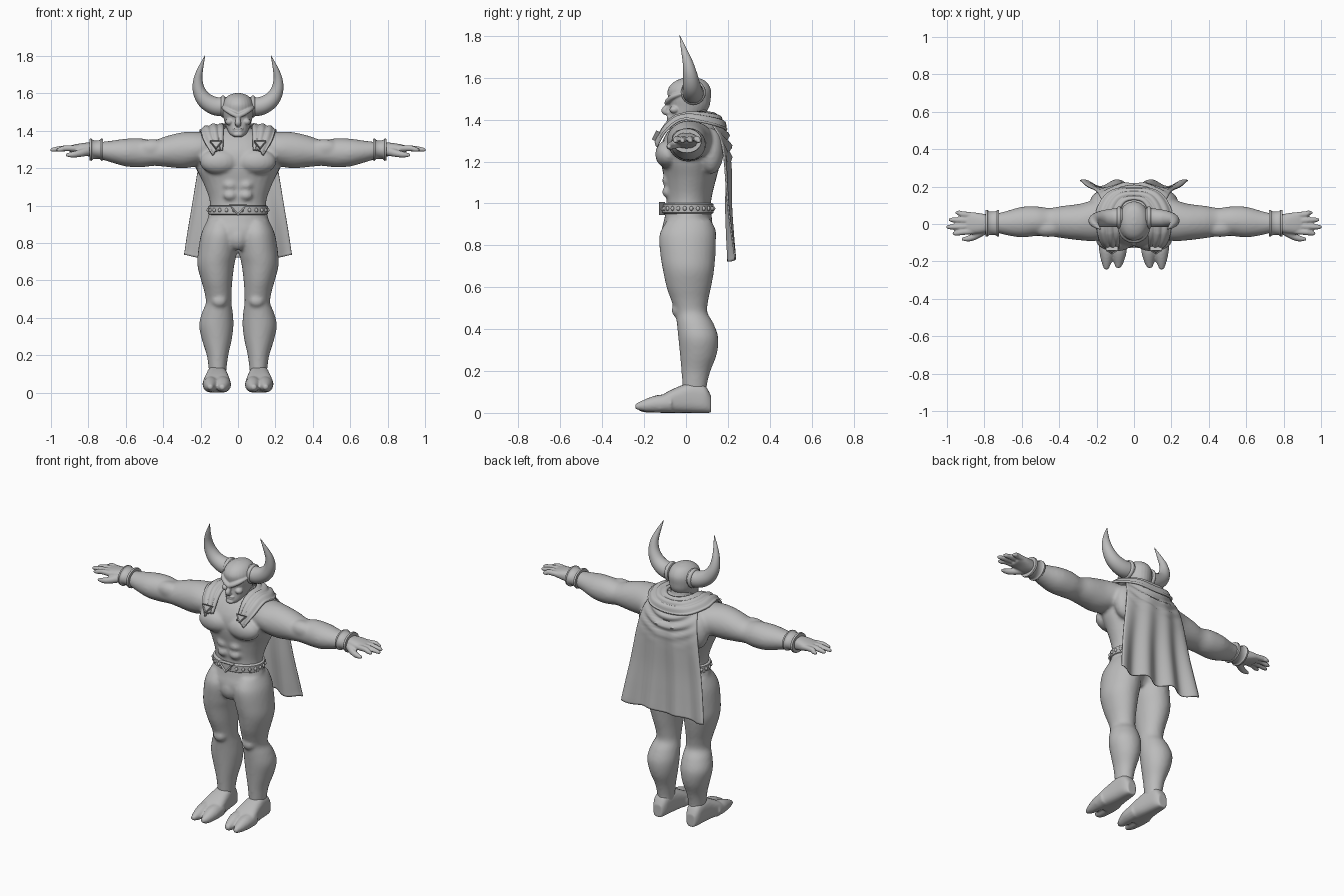
import bpy, bmesh, math
from mathutils import Vector, Matrix

grey = bpy.data.materials.new("plain_grey")
grey.diffuse_color = (0.5, 0.5, 0.5, 1)


def spline(keys, steps):
    """Catmull-Rom resampling of a list of equal-length tuples."""
    out, n = [], len(keys)
    for i in range(n - 1):
        a, b, c, d = (keys[max(0, min(n - 1, i + k))] for k in (-1, 0, 1, 2))
        for s in range(steps):
            t = s / steps
            out.append([0.5 * (2 * q + (r - p) * t + (2 * p - 5 * q + 4 * r - s4) * t * t
                        + (3 * q - p - 3 * r + s4) * t ** 3) for p, q, r, s4 in zip(a, b, c, d)])
    return out + [list(keys[-1])]


def skin(bm, rings, caps=True):
    rows = [[bm.verts.new(p) for p in ring] for ring in rings]
    n = len(rows[0])
    for a, b in zip(rows, rows[1:]):
        for i in range(n):
            bm.faces.new((a[i], a[(i + 1) % n], b[(i + 1) % n], b[i]))
    if caps:
        bm.faces.new(rows[0][::-1])
        bm.faces.new(rows[-1])


def loft(bm, axis, keys, sides=(1,), power=2.0, steps=4, seg=28):
    """Sections (position, lo1, hi1, lo2, hi2) along x, y or z."""
    for s in sides:
        rings = []
        for p, a0, a1, b0, b1 in spline(keys, steps):
            ring = []
            for i in range(seg):
                c, k = math.cos(math.tau * i / seg), math.sin(math.tau * i / seg)
                a = (a0 + a1) / 2 + (a1 - a0) / 2 * math.copysign(abs(c) ** (2 / power), c)
                b = (b0 + b1) / 2 + (b1 - b0) / 2 * math.copysign(abs(k) ** (2 / power), k)
                x, y, z = {"x": (p, a, b), "y": (a, p, b), "z": (a, b, p)}[axis]
                ring.append((s * x, y, z))
            rings.append(ring)
        skin(bm, rings)


def tube(bm, keys, sides=(1, -1), steps=6, seg=16):
    """Round tube through (x, y, z, radius) points."""
    for s in sides:
        path = [(Vector((s * x, y, z)), max(r, 0.001)) for x, y, z, r in spline(keys, steps)]
        whole = (path[-1][0] - path[0][0]).normalized()
        ref = Vector((0, 1, 0)) if abs(whole.y) < 0.7 else Vector((1, 0, 0))
        rings = []
        for i, (p, r) in enumerate(path):
            t = (path[min(i + 1, len(path) - 1)][0] - path[max(i - 1, 0)][0]).normalized()
            u = t.cross(ref).normalized()
            v = t.cross(u)
            rings.append([p + r * (u * math.cos(math.tau * k / seg) + v * math.sin(math.tau * k / seg))
                          for k in range(seg)])
        skin(bm, rings)


def ball(bm, c, r, sides=(1, -1)):
    for s in sides:
        m = Matrix.Translation((s * c[0], c[1], c[2])) @ Matrix.Diagonal((*r, 1))
        bmesh.ops.create_uvsphere(bm, u_segments=20, v_segments=12, radius=1, matrix=m)


def triangle(bm, c, w, h, depth, tilt=0.0):
    """Downward triangle plate with a sunken centre."""
    m = Matrix.Translation(c) @ Matrix.Rotation(tilt, 4, 'X')
    pts = [(-w / 2, h / 2), (w / 2, h / 2), (0, -h / 2)]
    f, b = ([bm.verts.new(m @ Vector((x, y, z))) for x, z in pts] for y in (-depth, depth))
    front = bm.faces.new(f[::-1])
    bm.faces.new(b)
    for i in range(3):
        j = (i + 1) % 3
        bm.faces.new((f[i], f[j], b[j], b[i]))
    bmesh.ops.recalc_face_normals(bm, faces=bm.faces[:])
    bmesh.ops.inset_individual(bm, faces=[front], thickness=w * 0.13, depth=-depth * 0.5)


def finish(name, bm, voxel=0, smooth=3, thick=0, angle=40):
    bmesh.ops.recalc_face_normals(bm, faces=bm.faces[:])
    me = bpy.data.meshes.new(name)
    bm.to_mesh(me)
    bm.free()
    ob = bpy.data.objects.new(name, me)
    bpy.context.collection.objects.link(ob)
    me.materials.append(grey)
    if voxel:  # fuse the overlapping volumes into one skin
        mod = ob.modifiers.new("fuse", 'REMESH')
        mod.mode, mod.voxel_size, mod.use_smooth_shade = 'VOXEL', voxel, True
        mod = ob.modifiers.new("soften", 'SMOOTH')
        mod.factor, mod.iterations = 0.5, smooth
    elif angle:
        bpy.ops.object.select_all(action='DESELECT')
        ob.select_set(True)
        bpy.context.view_layer.objects.active = ob
        bpy.ops.object.shade_smooth_by_angle(angle=math.radians(angle))
    if thick:
        mod = ob.modifiers.new("thickness", 'SOLIDIFY')
        mod.thickness, mod.offset = thick, 0
    return ob


BOTH = (1, -1)

# Body: torso, arms, legs and muscle masses fused together
bm = bmesh.new()
loft(bm, "z", [(.78, -.08, .08, -.08, .08), (.85, -.17, .17, -.118, .125), (.92, -.165, .165, -.105, .125),
               (.98, -.15, .15, -.095, .118), (1.04, -.155, .155, -.095, .125), (1.12, -.185, .185, -.105, .145),
               (1.2, -.222, .222, -.12, .165), (1.28, -.235, .235, -.118, .175), (1.34, -.2, .2, -.09, .17),
               (1.385, -.14, .14, -.05, .15), (1.41, -.08, .08, -.02, .13)])
loft(bm, "z", [(1.32, -.08, .08, -.04, .13), (1.4, -.065, .065, -.025, .11), (1.46, -.06, .06, -.02, .1)])
loft(bm, "x", [(.1, -.06, .12, 1.24, 1.385), (.2, -.09, .13, 1.215, 1.395), (.29, -.087, .108, 1.2, 1.393),
               (.38, -.076, .097, 1.207, 1.373), (.45, -.066, .086, 1.213, 1.35), (.52, -.064, .094, 1.205, 1.36),
               (.6, -.072, .092, 1.21, 1.358), (.68, -.06, .07, 1.232, 1.347), (.74, -.046, .056, 1.25, 1.34),
               (.79, -.042, .052, 1.26, 1.335)], BOTH)
loft(bm, "z", [(.92, .03, .165, -.09, .12), (.85, 0, .197, -.127, .142), (.75, .006, .214, -.122, .14),
               (.68, .02, .217, -.11, .134), (.6, .03, .197, -.093, .12), (.54, .034, .18, -.072, .107),
               (.48, .035, .172, -.052, .102), (.43, .028, .192, -.044, .13), (.36, .024, .208, -.037, .154),
               (.28, .034, .192, -.029, .147), (.2, .052, .167, -.022, .117), (.13, .061, .157, -.017, .1),
               (.07, .065, .15, -.015, .1)], BOTH)
ball(bm, (.1, -.085, 1.235), (.105, .062, .068))      # chest
ball(bm, (.16, .12, 1.25), (.075, .06, .11))          # upper back
ball(bm, (.085, .07, .85), (.085, .075, .085))        # seat
ball(bm, (.1, -.035, .49), (.042, .034, .036))        # knee
ball(bm, (0, -.075, .83), (.06, .05, .07), (1,))
for z in (1.055, 1.11):
    ball(bm, (.042, -.09, z), (.036, .024, .027))     # belly
ball(bm, (.46, -.02, 1.305), (.09, .05, .05))         # upper arm
finish("body", bm, .01, 4)

# Feet with a split front
bm = bmesh.new()
loft(bm, "y", [(.12, .085, .145, .0, .08), (.09, .07, .16, 0, .13), (.03, .06, .167, 0, .145),
               (-.03, .05, .175, 0, .128), (-.09, .042, .186, 0, .1), (-.13, .045, .186, 0, .075)], BOTH, 2.8)
tube(bm, [(.083, -.07, .046, .045), (.08, -.14, .042, .042), (.082, -.2, .03, .028), (.086, -.235, .03, .012)])
tube(bm, [(.145, -.07, .046, .045), (.146, -.14, .042, .041), (.147, -.2, .034, .028), (.148, -.243, .03, .012)])
finish("feet", bm, .007, 3)

# Hands
bm = bmesh.new()
loft(bm, "x", [(.76, -.038, .046, 1.262, 1.335), (.81, -.05, .055, 1.265, 1.337), (.86, -.052, .062, 1.278, 1.33),
               (.895, -.045, .055, 1.285, 1.322)], BOTH, 2.5)
for y0, y1, tip in ((.046, .06, .955), (.018, .022, .99), (-.012, -.016, 1.003), (-.038, -.05, .97)):
    tube(bm, [(.86, y0, 1.305, .017), (.92, (y0 + y1) / 2, 1.307, .016), (tip - .02, y1, 1.3, .013),
              (tip, y1, 1.297, .007)], seg=10)
tube(bm, [(.8, -.03, 1.293, .026), (.845, -.062, 1.28, .02), (.885, -.078, 1.273, .016), (.92, -.08, 1.27, .008)])
finish("hands", bm, .0055, 2)

# Wrist cuffs
bm = bmesh.new()
loft(bm, "x", [(.722, -.066, .074, 1.242, 1.357), (.732, -.068, .076, 1.24, 1.359), (.74, -.06, .068, 1.249, 1.35),
               (.775, -.06, .068, 1.249, 1.35), (.783, -.068, .076, 1.24, 1.359), (.793, -.066, .074, 1.242, 1.357)],
     BOTH, steps=2)
finish("cuffs", bm)

# Head with jaw, nose, lips, cheeks and brow
bm = bmesh.new()
loft(bm, "z", [(1.368, -.025, .025, -.08, -.03), (1.385, -.046, .046, -.09, .02), (1.42, -.063, .063, -.084, .08),
               (1.46, -.075, .075, -.08, .11), (1.5, -.084, .084, -.085, .118), (1.54, -.084, .084, -.088, .12),
               (1.572, -.07, .07, -.068, .105), (1.592, -.046, .046, -.035, .08), (1.602, -.012, .012, .0, .04)])
tube(bm, [(0, -.078, 1.49, .01), (0, -.09, 1.462, .013), (0, -.102, 1.442, .016), (0, -.082, 1.432, .014)], (1,))
tube(bm, [(.082, -.02, 1.525, .008), (.06, -.062, 1.51, .012), (.03, -.084, 1.492, .013), (0, -.092, 1.478, .012)])
ball(bm, (.046, -.055, 1.448), (.022, .024, .018))
ball(bm, (0, -.08, 1.412), (.03, .013, .006), (1,))
ball(bm, (0, -.08, 1.4), (.026, .012, .006), (1,))
ball(bm, (0, -.078, 1.38), (.026, .018, .014), (1,))
finish("head", bm, .0045, 2)

# Horns with base rings
bm = bmesh.new()
tube(bm, [(.06, .035, 1.53, .052), (.12, .032, 1.532, .049), (.175, .027, 1.562, .043), (.208, .02, 1.615, .034),
          (.214, .008, 1.675, .024), (.2, -.01, 1.735, .014), (.176, -.03, 1.803, .001)], seg=24)
finish("horns", bm)
bm = bmesh.new()
tube(bm, [(.068, .035, 1.53, .05), (.074, .035, 1.53, .058), (.086, .035, 1.53, .058), (.092, .035, 1.53, .05)],
     steps=2, seg=24)
finish("horn_bases", bm)

# Belt, studs and buckle
bm = bmesh.new()
loft(bm, "z", [(.95, -.152, .152, -.104, .124), (.956, -.16, .16, -.112, .132), (.996, -.16, .16, -.112, .132),
               (1.002, -.152, .152, -.104, .124)], steps=1, seg=48)
finish("belt", bm)
bm = bmesh.new()
for i in range(24):
    a = math.tau * (i + .5) / 24 + math.pi / 2
    ball(bm, (.16 * math.cos(a), .01 + .122 * math.sin(a), .976), (.009, .009, .011), (1,))
finish("belt_studs", bm)
bm = bmesh.new()
triangle(bm, (0, -.115, .976), .1, .06, .014)
finish("buckle", bm, angle=20)


def sheet(name, rows, thick):
    bm = bmesh.new()
    vs = [[bm.verts.new(p) for p in row] for row in rows]
    for a, b in zip(vs, vs[1:]):
        for i in range(len(a) - 1):
            bm.faces.new((a[i], a[i + 1], b[i + 1], b[i]))
    finish(name, bm, thick=thick, angle=60)


# Cape: hanging sheet with swags at the top and waves at the hem
rows = []
for z, w, y in spline([(1.4, .13, .14), (1.37, .17, .175), (1.3, .192, .205), (1.2, .212, .213),
                       (1.0, .245, .208), (.85, .27, .212), (.73, .288, .218)], 7):
    row = []
    for i in range(41):
        u = i / 20 - 1
        low = min(1, max(0, (1.35 - z) / .6))
        swag = max(0, min(1, (z - 1.15) / .12)) * (1 - u * u)
        wave = .018 * low * math.cos(u * 3.2 * math.pi + math.pi)
        fold = .011 * swag * math.sin((z - .07 * u * u) * 110)
        row.append((u * w, y + wave + fold - .045 * (1 - low) * u * u, z - .008 * low * math.cos(u * 9)))
    rows.append(row)
sheet("cape", rows, .006)

# Collar: draped band from clasp to clasp around the neck
inner = [(.085, -.128, 1.295), (.08, -.07, 1.385), (.078, -.01, 1.42), (.08, .06, 1.43), (.05, .115, 1.428), (0, .13, 1.425)]
outer = [(.135, -.142, 1.272), (.18, -.1, 1.345), (.2, -.02, 1.402), (.2, .08, 1.39), (.13, .175, 1.365), (0, .195, 1.35)]
inner, outer = ([*k, *[(-x, y, z) for x, y, z in k[-2::-1]]] for k in (inner, outer))
rows = []
for a, b in zip(spline(inner, 6), spline(outer, 6)):
    a, b = Vector(a), Vector(b)
    row = []
    for i in range(17):
        t = i / 16
        p = a.lerp(b, t)
        lift = .014 * math.sin(math.pi * t) + .005 * math.sin(t * 6 * math.pi)
        row.append(p + Vector((0, -.4 * lift if p.y < -.03 else .4 * lift, lift)))
    rows.append(row)
sheet("collar", rows, .012)

# Collar clasps
bm = bmesh.new()
for s in BOTH:
    triangle(bm, (s * .118, -.142, 1.322), .066, .048, .012, -.45)
finish("clasps", bm, angle=20)
